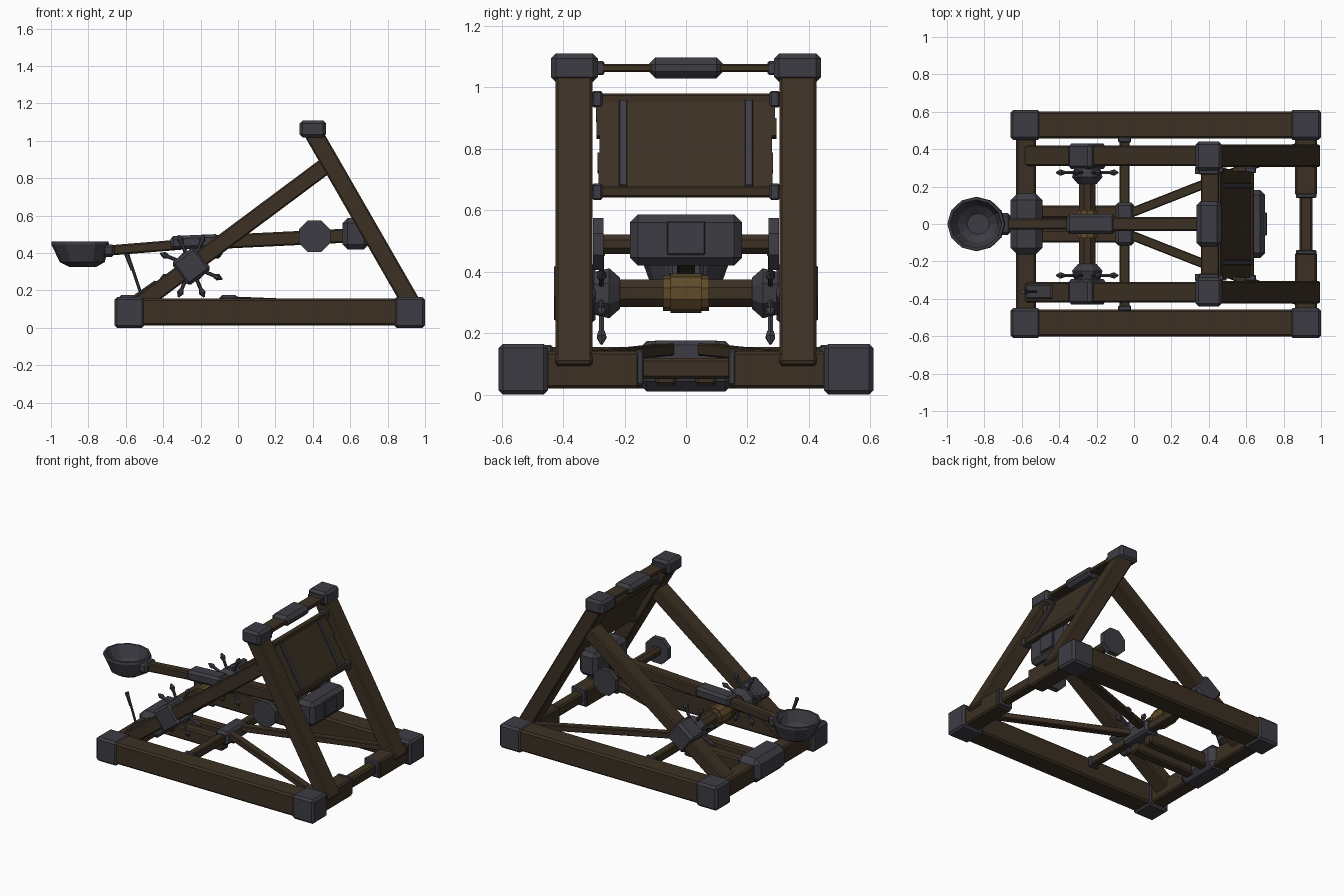
import bpy, bmesh, math, random
from mathutils import Vector, Matrix

if "Cube" in bpy.data.objects:
    bpy.data.objects.remove(bpy.data.objects["Cube"])

random.seed(4)


def material(name, rgb):
    m = bpy.data.materials.new(name)
    m.diffuse_color = (*rgb, 1)
    m.use_nodes = True
    m.node_tree.nodes["Principled BSDF"].inputs["Base Color"].default_value = m.diffuse_color
    return m


WOOD = material("dark wood", (0.045, 0.030, 0.017))
IRON = material("dark iron", (0.048, 0.046, 0.058))
ROPE = material("rope", (0.11, 0.068, 0.023))


def finish(bm, name, mat):
    bmesh.ops.recalc_face_normals(bm, faces=bm.faces)
    me = bpy.data.meshes.new(name)
    bm.to_mesh(me)
    bm.free()
    me.materials.append(mat)
    ob = bpy.data.objects.new(name, me)
    bpy.context.collection.objects.link(ob)
    return ob


def frame(p, q):
    """Matrix at the midpoint, local x along p-q, local z as upright as possible."""
    d = (q - p).normalized()
    ref = Vector((0, 0, 1)) if abs(d.z) < 0.99 else Vector((-1, 0, 0))
    s = ref.cross(d).normalized()
    u = d.cross(s)
    m = Matrix((d, s, u)).transposed().to_4x4()
    m.translation = (p + q) / 2
    return m


def bar(name, p, q, w, h, mat, bevel=0.008):
    p, q = Vector(p), Vector(q)
    bm = bmesh.new()
    bmesh.ops.create_cube(bm, size=1)
    bmesh.ops.scale(bm, vec=((q - p).length, w, h), verts=bm.verts)
    if bevel:
        bmesh.ops.bevel(bm, geom=bm.edges[:], offset=bevel, segments=1, affect='EDGES')
    bmesh.ops.transform(bm, matrix=frame(p, q), verts=bm.verts)
    return finish(bm, name, mat)


def box(name, x, y, z, mat, bevel=0.01):
    ym, zm = sum(y) / 2, sum(z) / 2
    return bar(name, (x[0], ym, zm), (x[1], ym, zm), y[1] - y[0], z[1] - z[0], mat, bevel)


def prism(name, p, q, r1, r2, n, mat):
    p, q = Vector(p), Vector(q)
    bm = bmesh.new()
    bmesh.ops.create_cone(bm, cap_ends=True, segments=n, radius1=r1, radius2=r2,
                          depth=(q - p).length)
    turn = Matrix.Rotation(math.pi / n, 4, 'Z')
    bmesh.ops.transform(bm, matrix=frame(p, q) @ Matrix.Rotation(math.pi / 2, 4, 'Y') @ turn,
                        verts=bm.verts)
    return finish(bm, name, mat)


def leg_x(z):
    return 0.91 - 0.575 * (z - 0.16)


AX, AZ = -0.25, 0.33      # winch axle
PX, PZ = 0.41, 0.49       # arm pivot

for s, side in ((-1, "front"), (1, "back")):
    def span(a, b):
        return (min(s * a, s * b), max(s * a, s * b))

    # base rails and iron corners
    box(side + "_base_rail", (-0.6, 0.94), span(0.457, 0.602), (0.012, 0.158), WOOD, 0.012)
    box(side + "_left_corner", (-0.66, -0.50), span(0.45, 0.61), (0, 0.165), IRON, 0.014)
    box(side + "_right_corner", (0.835, 1.0), span(0.45, 0.61), (0, 0.165), IRON, 0.014)

    # slanted leg with cap, and brace
    bar(side + "_leg", (leg_x(0.08), s * 0.365, 0.08), (leg_x(1.05), s * 0.365, 1.05), 0.12, 0.098, WOOD)
    box(side + "_leg_cap", (0.33, 0.47), span(0.287, 0.44), (1.018, 1.11), IRON, 0.016)
    bar(side + "_brace", (-0.57, s * 0.365, 0.093), (0.47, s * 0.365, 0.868), 0.11, 0.09, WOOD)

    # winch bearing, hub and spokes
    d = Vector((0.8, 0, 0.6)) * 0.0775
    c = Vector((AX, s * 0.362, AZ))
    bar(side + "_winch_bearing", c - d, c + d, 0.135, 0.155, IRON, 0.016)
    prism(side + "_hub_cone", (AX, s * 0.215, AZ), (AX, s * 0.25, AZ), 0.055, 0.088, 8, IRON)
    prism(side + "_hub", (AX, s * 0.25, AZ), (AX, s * 0.30, AZ), 0.088, 0.075, 8, IRON)
    for i in range(8):
        a = math.radians(22.5 + 45 * i)
        u = Vector((math.cos(a), 0, math.sin(a)))
        c = Vector((AX, s * 0.275, AZ))
        prism(side + "_spoke", c + u * 0.05, c + u * 0.15, 0.010, 0.010, 6, IRON)
        prism(side + "_spoke_knob", c + u * 0.135, c + u * 0.155, 0.012, 0.018, 6, IRON)
        prism(side + "_spoke_tip", c + u * 0.155, c + u * 0.18, 0.018, 0.004, 6, IRON)

    # pivot end plates
    prism(side + "_pivot_plate", (PX, s * 0.268, PZ), (PX, s * 0.303, PZ), 0.092, 0.092, 8, IRON)

    # floor struts
    bar(side + "_floor_strut", (-0.04, s * 0.05, 0.148), (0.9, s * 0.42, 0.11), 0.05, 0.04, WOOD, 0.005)
    box(side + "_floor_beam", (-0.55, -0.05), span(0.03, 0.1), (0.03, 0.12), WOOD)
    box(side + "_cross_bar_end", (-0.085, -0.015), span(0.435, 0.465), (0.09, 0.162), IRON, 0.006)

    # lower front beam, thick outer parts and collars
    box(side + "_front_beam_end", (0.862, 0.978), span(0.15, 0.47), (0.02, 0.142), WOOD)
    box(side + "_front_beam_collar", (0.865, 0.975), span(0.138, 0.165), (0.03, 0.145), IRON, 0.006)

    # top bar collars, panel rail collars and panel straps
    box(side + "_top_bar_collar", (0.345, 0.455), span(0.265, 0.295), (1.04, 1.086), IRON, 0.006)
    for z in (0.66, 0.962):
        box(side + "_rail_collar", (leg_x(z) - 0.03, leg_x(z) + 0.03), span(0.272, 0.306),
            (z - 0.027, z + 0.027), IRON, 0.006)
    n = Vector((0.867, 0, 0.498)) * 0.017
    bar(side + "_panel_strap", Vector((leg_x(0.67), s * 0.205, 0.67)) + n,
        Vector((leg_x(0.95), s * 0.205, 0.95)) + n, 0.027, 0.012, IRON, 0.003)

# cross members
box("front_beam", (0.885, 0.955), (-0.16, 0.16), (0.05, 0.12), WOOD)
box("rear_beam", (-0.63, -0.525), (-0.47, 0.47), (0.02, 0.14), WOOD)
box("rear_block", (-0.66, -0.49), (-0.163, 0.163), (0.01, 0.175), IRON, 0.035)
box("floor_cross_bar", (-0.077, -0.023), (-0.46, 0.46), (0.1, 0.155), WOOD, 0.006)
box("floor_collar", (-0.098, 0.0), (-0.115, 0.115), (0.085, 0.176), IRON, 0.015)
box("top_bar", (0.358, 0.455), (-0.3, 0.3), (1.05, 1.077), WOOD, 0.005)
box("top_bar_clamp", (0.335, 0.467), (-0.122, 0.122), (1.03, 1.097), IRON, 0.022)

# stop panel made of planks between two rails
for z in (0.66, 0.962):
    bar("panel_rail", (leg_x(z), -0.3, z), (leg_x(z), 0.3, z), 0.04, 0.036, WOOD, 0.006)
for i in range(5):
    z0 = 0.67 + i * 0.056
    e = random.uniform(0.28, 0.294)
    ym = random.uniform(-0.003, 0.003)
    bar("panel_plank", (leg_x(z0), ym, z0), (leg_x(z0 + 0.056), ym, z0 + 0.056),
        2 * e, 0.024, WOOD, 0)

# winch axle and rope
prism("winch_axle", (AX, -0.3, AZ), (AX, 0.3, AZ), 0.048, 0.048, 8, WOOD)
prism("rope_coil", (AX, -0.075, AZ), (AX, 0.075, AZ), 0.058, 0.058, 10, ROPE)
prism("rope_coil_middle", (AX, -0.05, AZ), (AX, 0.05, AZ), 0.065, 0.065, 10, ROPE)

# throwing arm, pivot and buffer block
bar("arm_tip", (-0.69, 0, 0.414), (-0.1, 0, 0.462), 0.06, 0.055, WOOD)
bar("arm_root", (-0.14, 0, 0.458), (0.58, 0, 0.493), 0.075, 0.075, WOOD)
bar("arm_sleeve", (-0.36, 0, 0.455), (-0.1, 0, 0.466), 0.105, 0.072, IRON, 0.016)
prism("pivot_axle", (PX, -0.29, PZ), (PX, 0.29, PZ), 0.034, 0.034, 8, WOOD)
box("buffer_block", (0.56, 0.70), (-0.182, 0.182), (0.42, 0.587), IRON, 0.026)
box("buffer_plate", (0.69, 0.71), (-0.062, 0.062), (0.455, 0.565), IRON, 0.004)

# bowl: lathed profile, slightly narrower across
profile = ((0.0, 0.325), (0.07, 0.325), (0.12, 0.352), (0.155, 0.445), (0.152, 0.462),
           (0.138, 0.462), (0.105, 0.385), (0.06, 0.35), (0.0, 0.35))
bm = bmesh.new()
N = 12
rings = []
for r, z in profile:
    shift = 0.015 * (0.46 - z) / 0.13
    rings.append([bm.verts.new((-0.845 + shift + r * math.cos(t), 0.94 * r * math.sin(t), z))
                  for t in (2 * math.pi * i / N for i in range(N))])
for a, b in zip(rings, rings[1:]):
    for i in range(N):
        j = (i + 1) % N
        bm.faces.new((a[i], a[j], b[j], b[i]))
bmesh.ops.remove_doubles(bm, verts=bm.verts, dist=0.0001)
finish(bm, "bowl", IRON)
box("bowl_socket", (-0.725, -0.66), (-0.058, 0.058), (0.38, 0.447), IRON, 0.014)

# trigger lever on the front brace foot
bar("trigger_bracket", (-0.57, -0.362, 0.145), (-0.43, -0.362, 0.243), 0.08, 0.035, IRON, 0.008)
prism("trigger_rod", (-0.515, -0.362, 0.17), (-0.575, -0.362, 0.35), 0.008, 0.008, 6, IRON)
prism("trigger_grip", (-0.565, -0.362, 0.31), (-0.595, -0.362, 0.395), 0.009, 0.014, 6, IRON)
